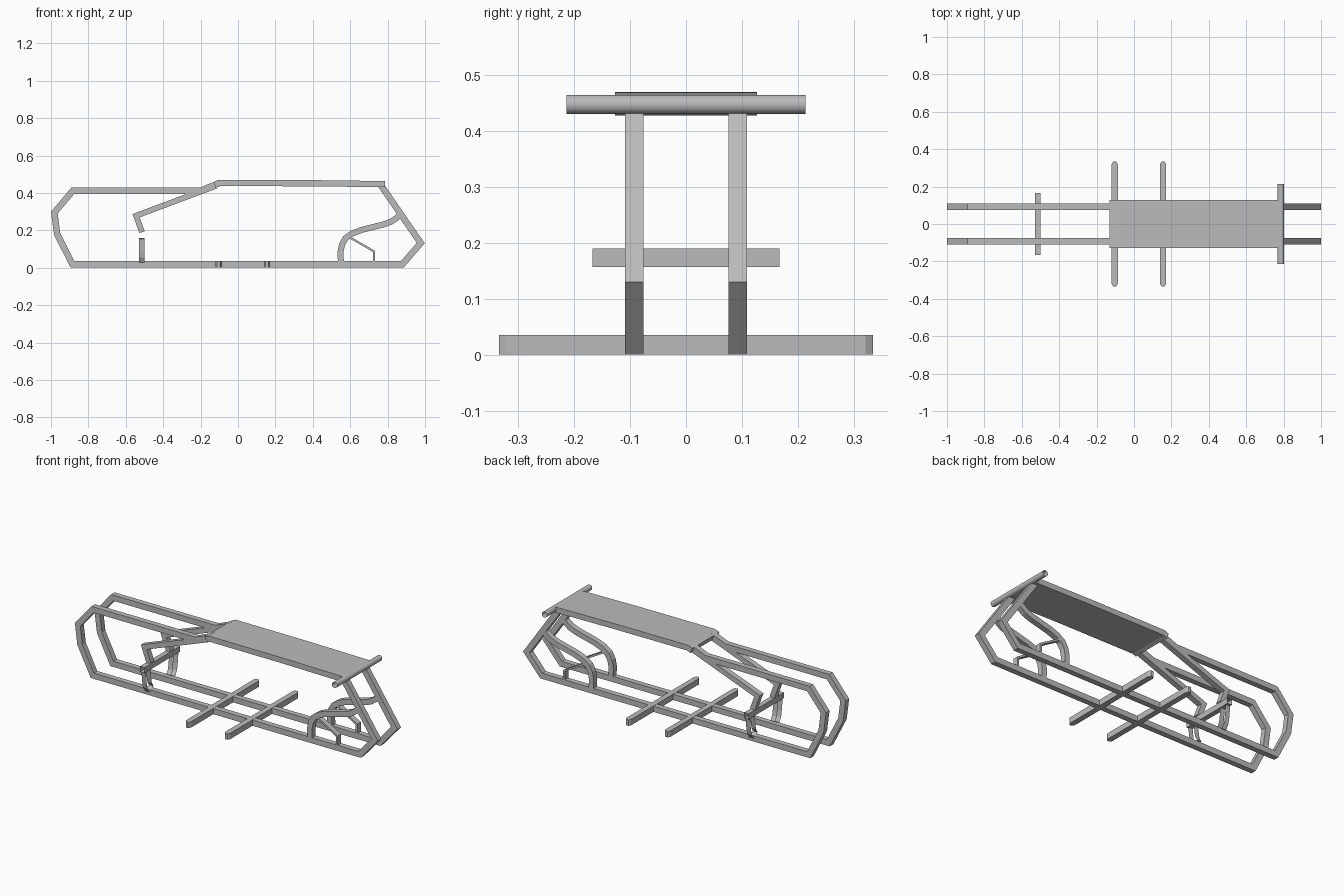
import bpy, bmesh
from mathutils import Vector

cube = bpy.data.objects.get("Cube")
if cube:
    bpy.data.objects.remove(cube, do_unlink=True)

grey = bpy.data.materials.new("frame_grey")
grey.use_nodes = True
grey.diffuse_color = (0.5, 0.5, 0.5, 1)
grey.node_tree.nodes["Principled BSDF"].inputs["Base Color"].default_value = (0.5, 0.5, 0.5, 1)

RAIL_Y, TUBE = 0.0925, 0.033
SIDES = (("left", 1), ("right", -1))


def ribbon(points, thick):
    """Outline of a mitred strip that follows an open path."""
    pts = [Vector(p) for p in points]
    dirs = [(b - a).normalized() for a, b in zip(pts, pts[1:])]
    normals = [Vector((-d.y, d.x)) for d in dirs]
    one, two = [], []
    for i, p in enumerate(pts):
        a, b = normals[max(i - 1, 0)], normals[min(i, len(normals) - 1)]
        offset = (a + b) / (1 + a.dot(b)) * thick / 2
        one.append(p + offset)
        two.append(p - offset)
    return one + two[::-1]


def prism(name, outline, low, high, axis="y", caps=True):
    """Extrude a flat outline along an axis; without caps the ends stay open."""
    place = {"x": lambda u, v, w: (w, u, v),
             "y": lambda u, v, w: (u, w, v),
             "z": lambda u, v, w: (u, v, w)}[axis]
    bm = bmesh.new()
    a, b = [[bm.verts.new(place(u, v, w)) for u, v in outline] for w in (low, high)]
    n = len(a)
    for i in range(n):
        j = (i + 1) % n
        bm.faces.new((a[i], a[j], b[j], b[i]))
    if caps:
        bm.faces.new(a)
        bm.faces.new(b[::-1])
    bmesh.ops.recalc_face_normals(bm, faces=bm.faces[:])
    mesh = bpy.data.meshes.new(name)
    bm.to_mesh(mesh)
    bm.free()
    mesh.materials.append(grey)
    obj = bpy.data.objects.new(name, mesh)
    bpy.context.collection.objects.link(obj)
    return obj


# Paths seen from the side (x, z)
rail_path = [(-0.10, 0.453), (-0.20, 0.412), (-0.883, 0.412), (-0.982, 0.295),
             (-0.967, 0.18), (-0.885, 0.018), (0.878, 0.018), (0.977, 0.132), (0.765, 0.44)]
strut_path = [(-0.12, 0.437), (-0.545, 0.278), (-0.513, 0.19)]
arch_path = [(0.55, 0.03), (0.548, 0.085), (0.556, 0.125), (0.575, 0.158), (0.61, 0.183),
             (0.66, 0.202), (0.78, 0.232), (0.82, 0.247), (0.85, 0.268), (0.875, 0.292)]
brace_path = [(0.585, 0.17), (0.728, 0.087), (0.728, 0.03)]

for side, s in SIDES:
    low, high = s * RAIL_Y - TUBE / 2, s * RAIL_Y + TUBE / 2
    prism(side + "_side_rail", ribbon(rail_path, 0.034), low, high)
    prism(side + "_diagonal_strut", ribbon(strut_path, 0.03), low, high)
    prism(side + "_curved_arch", ribbon(arch_path, 0.032), low, high)
    prism(side + "_thin_brace", ribbon(brace_path, 0.011), low, high)
    # Curved leg between the cross tube and the floor rail, open fore and aft
    leg = [(s * y, z) for y, z in ((0.131, 0.157), (0.124, 0.095), (0.118, 0.064), (0.101, 0.036))]
    prism(side + "_bent_leg", ribbon(leg, 0.044), -0.53, -0.50, "x", caps=False)

# Deck slab on top
deck_path = [(-0.125, 0.443), (-0.10, 0.453), (0.40, 0.452), (0.785, 0.447)]
prism("deck", ribbon(deck_path, 0.033), -0.127, 0.127)

# Floor cross bars with chamfered ends
for place, x in (("rear", -0.103), ("front", 0.155)):
    end = [(-0.0165, 0.32), (-0.008, 0.333), (0.008, 0.333), (0.0165, 0.32)]
    outline = [(x + u, v) for u, v in end] + [(x - u, -v) for u, v in end]
    prism(place + "_floor_bar", outline, 0.001, 0.036, "z")

# Open square tube across the struts
prism("cross_tube", [(-0.53, 0.157), (-0.5, 0.157), (-0.5, 0.19), (-0.53, 0.19)],
      -0.167, 0.167, caps=False)

# Open round handle tube
bpy.ops.mesh.primitive_cylinder_add(vertices=24, radius=0.0172, depth=0.426, end_fill_type="NOTHING",
                                    location=(0.785, 0, 0.447), rotation=(1.5708, 0, 0))
handle = bpy.context.object
handle.name = "handle_tube"
handle.data.materials.append(grey)
bpy.ops.object.shade_smooth_by_angle()
